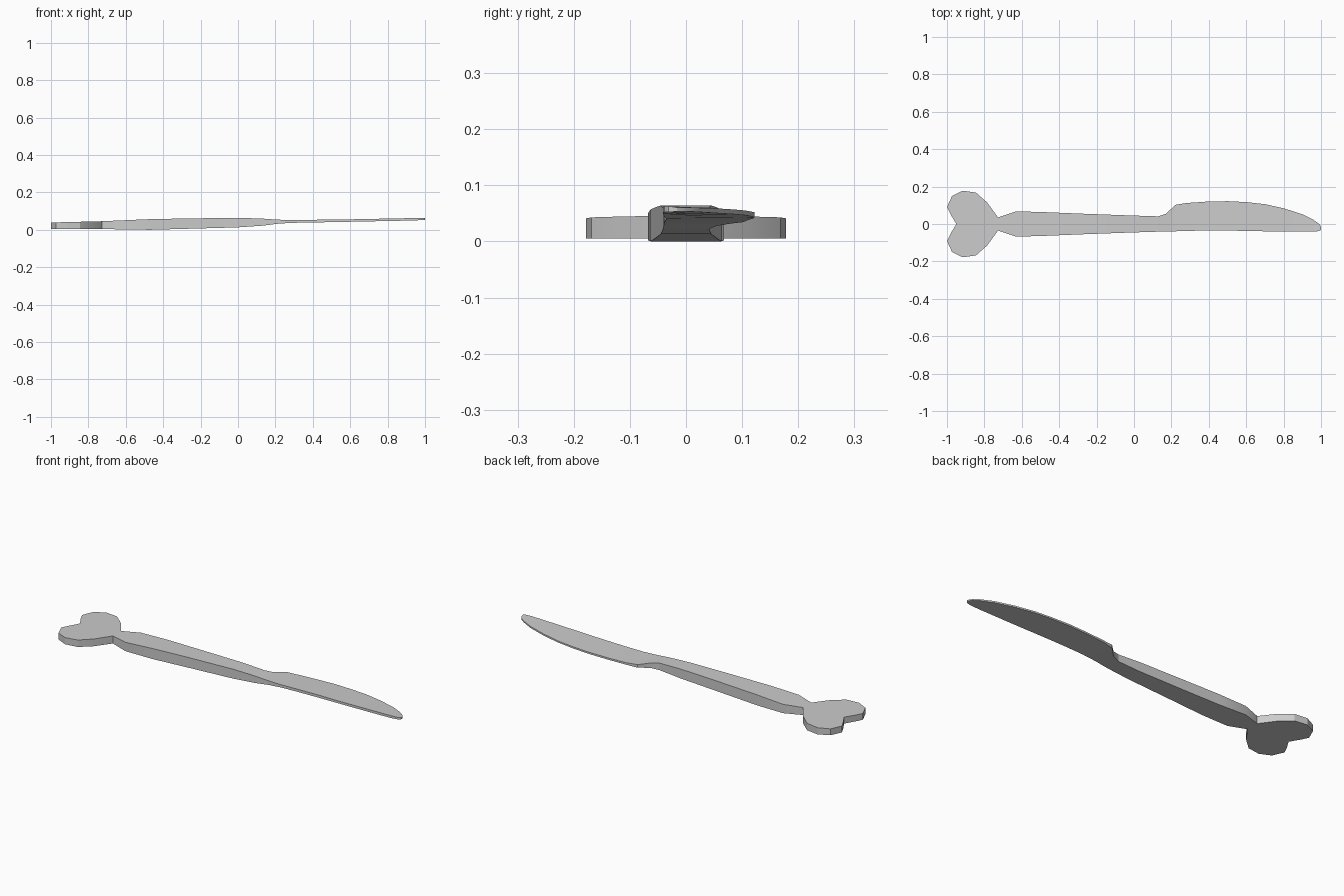
import bpy, bmesh

if "Cube" in bpy.data.objects:
    bpy.data.objects.remove(bpy.data.objects["Cube"])


def finish(name, bm):
    bmesh.ops.recalc_face_normals(bm, faces=bm.faces)
    mesh = bpy.data.meshes.new(name)
    bm.to_mesh(mesh)
    bm.free()
    ob = bpy.data.objects.new(name, mesh)
    bpy.context.collection.objects.link(ob)
    bpy.ops.object.select_all(action='DESELECT')
    bpy.context.view_layer.objects.active = ob
    ob.select_set(True)
    bpy.ops.object.shade_smooth_by_angle(angle=0.52)


def loft(name, sections):
    # each section: x, y low, y high, (z bottom, z top) at low y, then at high y
    bm = bmesh.new()
    rings = []
    for x, y0, y1, b0, t0, b1, t1 in sections:
        rings.append([bm.verts.new(p) for p in
                      ((x, y0, b0), (x, y1, b1), (x, y1, t1), (x, y0, t0))])
    for a, b in zip(rings, rings[1:]):
        for i in range(4):
            j = (i + 1) % 4
            bm.faces.new((a[i], a[j], b[j], b[i]))
    bm.faces.new(rings[0])
    bm.faces.new(rings[-1])
    finish(name, bm)


# Heart-shaped end: half outline mirrored in y, gently thickening to the handle
half = [(-0.98, 0.05), (-1.0, 0.09), (-0.973, 0.15), (-0.915, 0.178),
        (-0.845, 0.168), (-0.785, 0.115), (-0.727, 0.035)]
outline = [(-0.95, 0.0)] + half + [(x, -y) for x, y in reversed(half)]
bm = bmesh.new()
low = [bm.verts.new((x, y, 0.005)) for x, y in outline]
top = [bm.verts.new((x, y, 0.039 + 0.025 * (x + 1))) for x, y in outline]
bm.faces.new(low)
bm.faces.new(top)
for i in range(len(low)):
    j = (i + 1) % len(low)
    bm.faces.new((low[i], low[j], top[j], top[i]))
finish("heart_end", bm)

# Handle: symmetric tapering bar
handle = [(-0.727, 0.035, 0.005, 0.046), (-0.63, 0.068, 0.002, 0.05),
          (-0.47, 0.063, 0.0, 0.057), (-0.25, 0.054, 0.006, 0.061),
          (0.0, 0.045, 0.013, 0.064), (0.13, 0.041, 0.022, 0.06)]
loft("handle", [(x, -w, w, b, t, b, t) for x, w, b, t in handle])

# Blade: straight back, curved edge rising from the shoulder
blade = [(0.13, -0.041, 0.041, 0.022, 0.06), (0.17, -0.04, 0.054, 0.027, 0.057),
         (0.2, -0.039, 0.082, 0.031, 0.055), (0.22, -0.039, 0.102, 0.033, 0.054),
         (0.28, -0.037, 0.112, 0.037, 0.052), (0.38, -0.035, 0.119, 0.039, 0.053),
         (0.5, -0.035, 0.122, 0.041, 0.055), (0.6, -0.037, 0.117, 0.043, 0.056),
         (0.7, -0.039, 0.106, 0.045, 0.058), (0.8, -0.04, 0.084, 0.047, 0.06),
         (0.9, -0.041, 0.052, 0.049, 0.062), (0.96, -0.041, 0.022, 0.051, 0.063),
         (0.99, -0.038, 0.0, 0.052, 0.063), (1.0, -0.031, -0.016, 0.052, 0.063)]
sections = []
for x, y0, y1, b, t in blade:
    thin = 0.003 * min(1, max(0, (x - 0.13) / 0.1))
    sections.append((x, y0, y1, b, t, b + thin * 0.5, t - thin))
loft("blade", sections)
